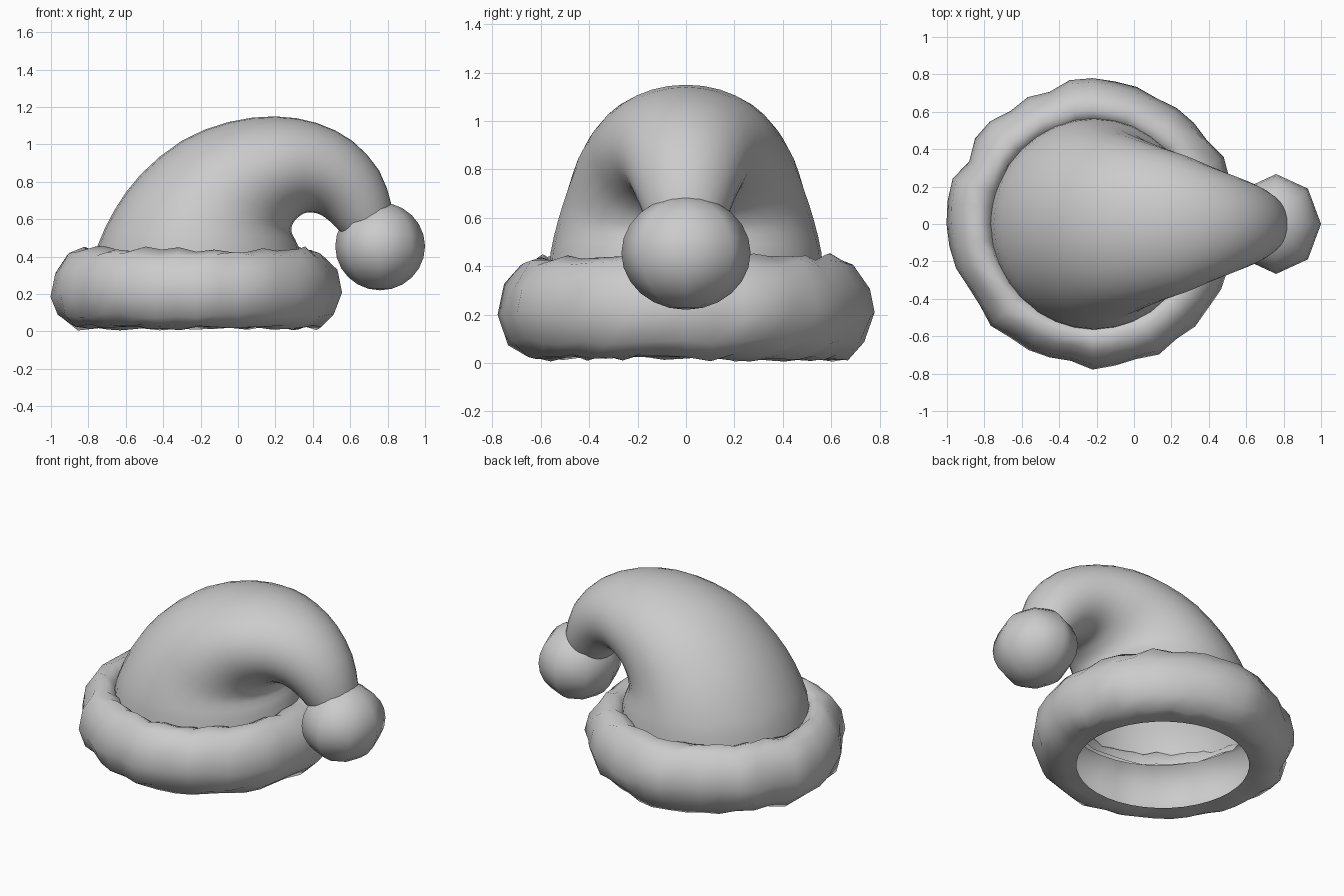
import bpy, bmesh, math, random
from mathutils import Vector

if "Cube" in bpy.data.objects:
    bpy.data.objects.remove(bpy.data.objects["Cube"])

random.seed(11)


def loft(name, rings, closed=False, cap_end=False):
    """Skin a list of equal-length vertex rings into a smooth mesh object."""
    bm = bmesh.new()
    loops = [[bm.verts.new(p) for p in ring] for ring in rings]
    n = len(loops[0])
    for i in range(len(loops) - 1):
        a, b = loops[i], loops[i + 1]
        for j in range(n):
            k = (j + 1) % n
            bm.faces.new((a[j], a[k], b[k], b[j]))
    if cap_end:
        bm.faces.new(loops[-1])
    bmesh.ops.recalc_face_normals(bm, faces=bm.faces)
    for f in bm.faces:
        f.smooth = True
    me = bpy.data.meshes.new(name)
    bm.to_mesh(me)
    bm.free()
    ob = bpy.data.objects.new(name, me)
    bpy.context.collection.objects.link(ob)
    return ob


def refine(rows):
    """Insert a smoothly interpolated row between each pair of rows."""
    out = []
    for i in range(len(rows) - 1):
        out.append(rows[i])
        if 0 < i < len(rows) - 2:
            out.append([(9 * (b + c) - a - d) / 16 for a, b, c, d in
                        zip(rows[i - 1], rows[i], rows[i + 1], rows[i + 2])])
    return out + [rows[-1]]


# Drooping cone: outer-bend point (x, z), inner-bend point (x, z), half width
sections = [
    (-0.77, 0.34, 0.345, 0.34, 0.57),
    (-0.75, 0.46, 0.325, 0.45, 0.56),
    (-0.66, 0.65, 0.29, 0.52, 0.53),
    (-0.52, 0.84, 0.285, 0.55, 0.495),
    (-0.30, 1.02, 0.295, 0.58, 0.455),
    (-0.05, 1.12, 0.315, 0.605, 0.41),
    (0.20, 1.15, 0.35, 0.63, 0.365),
    (0.42, 1.115, 0.39, 0.637, 0.31),
    (0.61, 1.02, 0.44, 0.625, 0.26),
    (0.755, 0.86, 0.49, 0.59, 0.215),
    (0.82, 0.68, 0.55, 0.53, 0.17),
    (0.83, 0.58, 0.62, 0.46, 0.13),
]
rings = []
for ox, oz, ix, iz, w in refine(sections):
    outer, inner = Vector((ox, 0, oz)), Vector((ix, 0, iz))
    mid, half = (outer + inner) / 2, (outer - inner) / 2
    rings.append([mid + half * math.cos(t) + Vector((0, w * math.sin(t), 0))
                  for t in (2 * math.pi * j / 32 for j in range(32))])
loft("hat_cone", rings, cap_end=True)

# Fluffy brim: open rolled shell, profile (radius, z) with uneven bumps
profile = [(0.51, 0.025), (0.58, 0.022), (0.66, 0.022),
           (0.735, 0.09), (0.772, 0.20), (0.75, 0.32), (0.685, 0.41),
           (0.61, 0.44), (0.55, 0.41), (0.535, 0.33)]
N = 40
swell = [random.uniform(-0.03, 0.014) if i % 10 else 0.005 for i in range(N)]
rings = []
for p, (r, z) in enumerate(profile):
    ring = []
    for i in range(N):
        t = 2 * math.pi * i / N
        rr, zz = r, z
        if p > 0:
            rr += swell[i] * min(1, (r - 0.5) / 0.2) + random.uniform(-0.006, 0.006)
            zz = max(0.002, z + random.uniform(-0.018, 0.016))
        ring.append(Vector((-0.222 + rr * math.cos(t), rr * math.sin(t), zz)))
    rings.append(ring)
loft("fur_brim", rings)

# Pompom at the tip
bpy.ops.mesh.primitive_uv_sphere_add(segments=8, ring_count=12, radius=1,
                                     location=(0.76, 0, 0.455))
pom = bpy.context.object
pom.name = "pompom"
pom.scale = (0.24, 0.267, 0.235)
bpy.ops.object.transform_apply(location=False, rotation=False, scale=True)
bpy.ops.object.shade_smooth()
